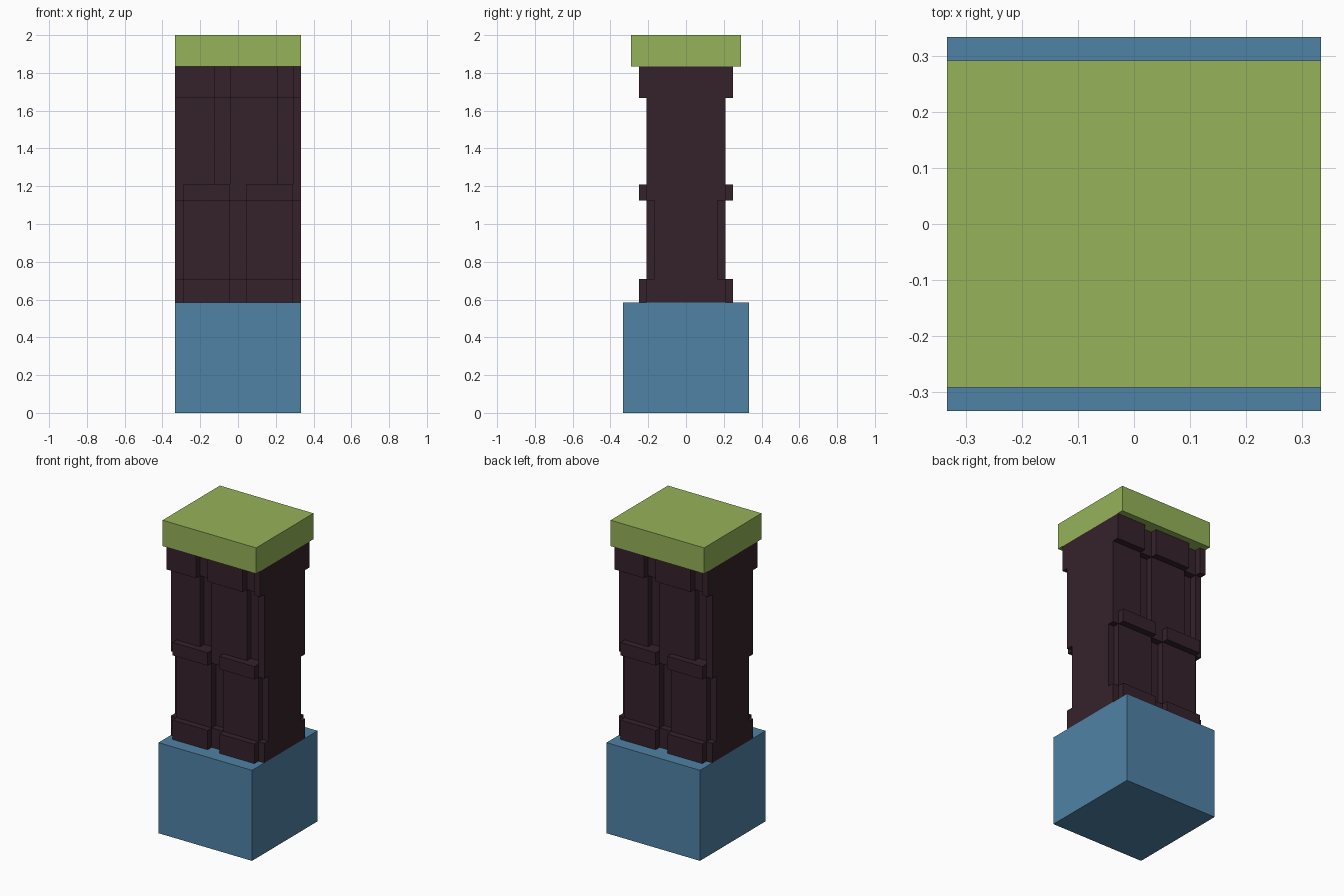
import bpy
import bmesh

cube = bpy.data.objects.get("Cube")
if cube:
    bpy.data.objects.remove(cube, do_unlink=True)

U = 1 / 24  # grid unit all dimensions snap to


def material(name, rgb):
    mat = bpy.data.materials.new(name)
    mat.use_nodes = True
    mat.diffuse_color = (*rgb, 1)
    mat.node_tree.nodes["Principled BSDF"].inputs["Base Color"].default_value = (*rgb, 1)
    return mat


blue = material("slate blue", (0.078, 0.223, 0.376))
green = material("moss green", (0.301, 0.447, 0.098))
dark = material("dark plum", (0.036, 0.016, 0.025))


def prism(name, outline, z0, z1, mat):
    """Extrude a counter-clockwise xy outline from z0 to z1 (in grid units)."""
    bm = bmesh.new()
    face = bm.faces.new([bm.verts.new((x * U, y * U, z0 * U)) for x, y in outline])
    top = bmesh.ops.extrude_face_region(bm, geom=[face], use_keep_orig=True)
    verts = [v for v in top["geom"] if isinstance(v, bmesh.types.BMVert)]
    bmesh.ops.translate(bm, verts=verts, vec=(0, 0, (z1 - z0) * U))
    bmesh.ops.recalc_face_normals(bm, faces=bm.faces)
    mesh = bpy.data.meshes.new(name)
    bm.to_mesh(mesh)
    bm.free()
    mesh.materials.append(mat)
    obj = bpy.data.objects.new(name, mesh)
    bpy.context.collection.objects.link(obj)
    return obj


def rectangle(hx, hy):
    return [(-hx, -hy), (hx, -hy), (hx, hy), (-hx, hy)]


def grooved(spans, depth):
    """Wall outline: blocks at the given depth, grooves one unit deeper,
    with the front repeated on the back by a half turn."""
    front = []
    for x0, x1, is_block in spans:
        y = -depth if is_block else -(depth - 1)
        front += [(x0, y), (x1, y)]
    return front + [(-x, -y) for x, y in front]


# Block and groove layout of each brick course, along x
lower = [(-8, -7, False), (-7, -1, True), (-1, 1, False), (1, 7, True), (7, 8, False)]
upper = [(-8, -3, True), (-3, -1, False), (-1, 5, True), (5, 7, False), (7, 8, True)]

# Plinth and cap
prism("base_block", rectangle(8, 8), 0, 14, blue)
prism("top_cap", rectangle(8, 7), 44, 48, green)

# Brick wall, layer by layer
for name, spans, depth, z0, z1 in (
    ("lower_course_foot", lower, 6, 14, 17),
    ("lower_course_body", lower, 5, 17, 27),
    ("lower_course_ledge", lower, 6, 27, 29),
    ("upper_course_body", upper, 5, 29, 40),
    ("upper_course_ledge", upper, 6, 40, 44),
):
    prism(name, grooved(spans, depth), z0, z1, dark)
